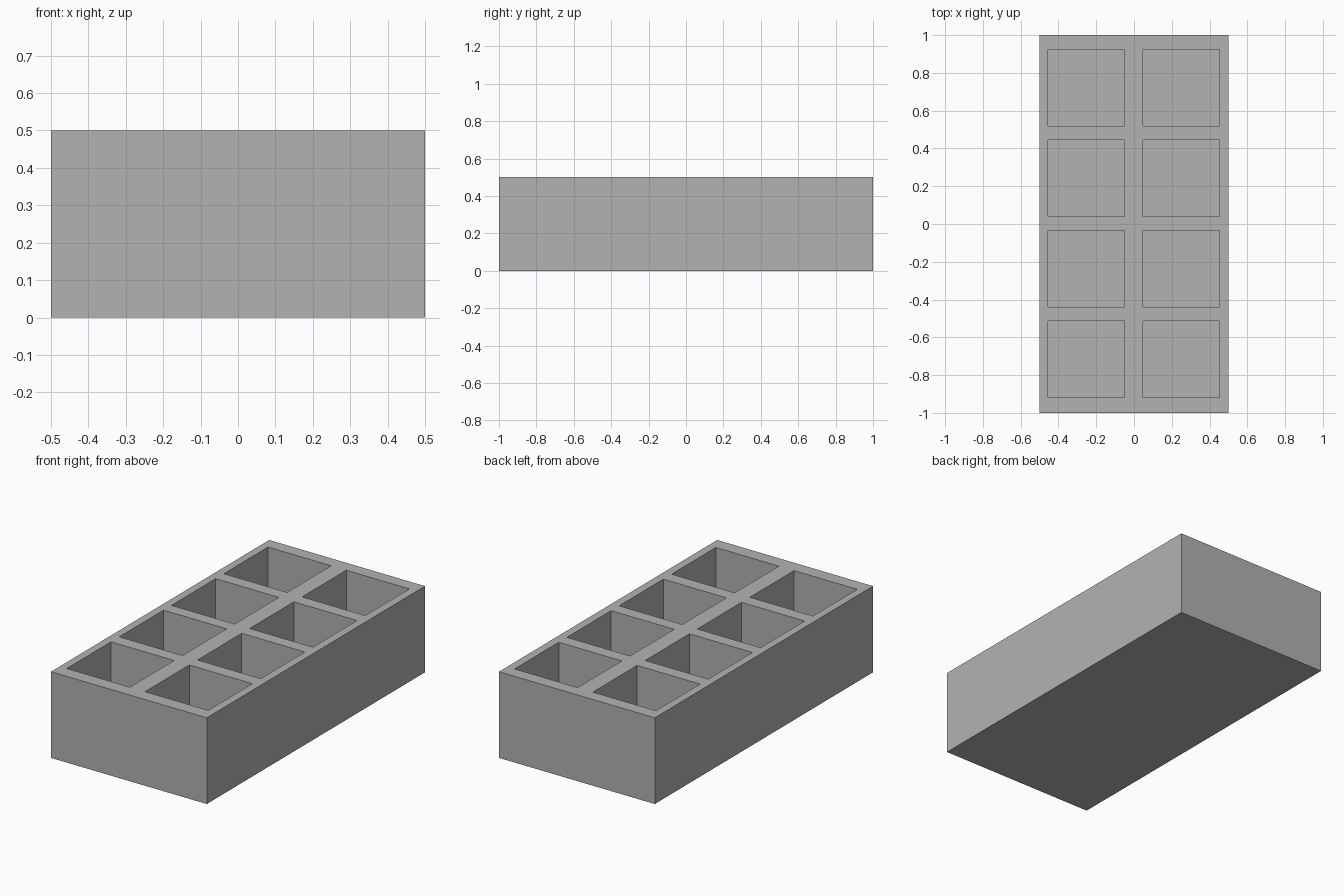
import bpy
import bmesh
import math

old = bpy.data.objects.get("Cube")
if old:
    bpy.data.objects.remove(old, do_unlink=True)

HEIGHT, FLOOR = 0.5, 0.06
POCKET = 0.405
COLUMNS = [-0.252, 0.25]
ROWS = [-0.717, -0.236, 0.242, 0.722]

# Grey material
grey = bpy.data.materials.new("plain grey")
grey.use_nodes = True
colour = (0.448, 0.448, 0.448, 1)
grey.diffuse_color = colour
grey.node_tree.nodes["Principled BSDF"].inputs["Base Color"].default_value = colour


def grid_lines(centres, half):
    """Outer edges plus both sides of every pocket."""
    lines = [-half]
    for c in centres:
        lines += [c - POCKET / 2, c + POCKET / 2]
    return lines + [half]


# Top sheet split along the pocket edges
xs = grid_lines(COLUMNS, 0.5)
ys = grid_lines(ROWS, 1.0)
bm = bmesh.new()
verts = [[bm.verts.new((x, y, HEIGHT)) for y in ys] for x in xs]
pockets = []
for i in range(len(xs) - 1):
    for j in range(len(ys) - 1):
        face = bm.faces.new((verts[i][j], verts[i + 1][j],
                             verts[i + 1][j + 1], verts[i][j + 1]))
        if i % 2 and j % 2:
            pockets.append(face)

# Outer walls and closed base
rim = [e for e in bm.edges if e.is_boundary]
walls = bmesh.ops.extrude_edge_only(bm, edges=rim)["geom"]
bmesh.ops.translate(bm, verts=[g for g in walls if isinstance(g, bmesh.types.BMVert)],
                    vec=(0, 0, -HEIGHT))
bmesh.ops.holes_fill(bm, edges=[e for e in bm.edges if e.is_boundary], sides=0)

# Sunken pockets
for face in bmesh.ops.extrude_discrete_faces(bm, faces=[])["faces"] or pockets:
    sunk = bmesh.ops.extrude_face_region(bm, geom=[face])["geom"]
    bmesh.ops.translate(bm, verts=[g for g in sunk if isinstance(g, bmesh.types.BMVert)],
                        vec=(0, 0, FLOOR - HEIGHT))
    if face.is_valid:
        bmesh.ops.delete(bm, geom=[face], context='FACES_ONLY')

bmesh.ops.recalc_face_normals(bm, faces=bm.faces)

mesh = bpy.data.meshes.new("compartment_tray")
bm.to_mesh(mesh)
bm.free()
mesh.materials.append(grey)
tray = bpy.data.objects.new("compartment_tray", mesh)
bpy.context.collection.objects.link(tray)

# Merge the flat strips into clean faces
tidy = tray.modifiers.new("merge flat faces", 'DECIMATE')
tidy.decimate_type = 'DISSOLVE'
tidy.angle_limit = math.radians(1)
